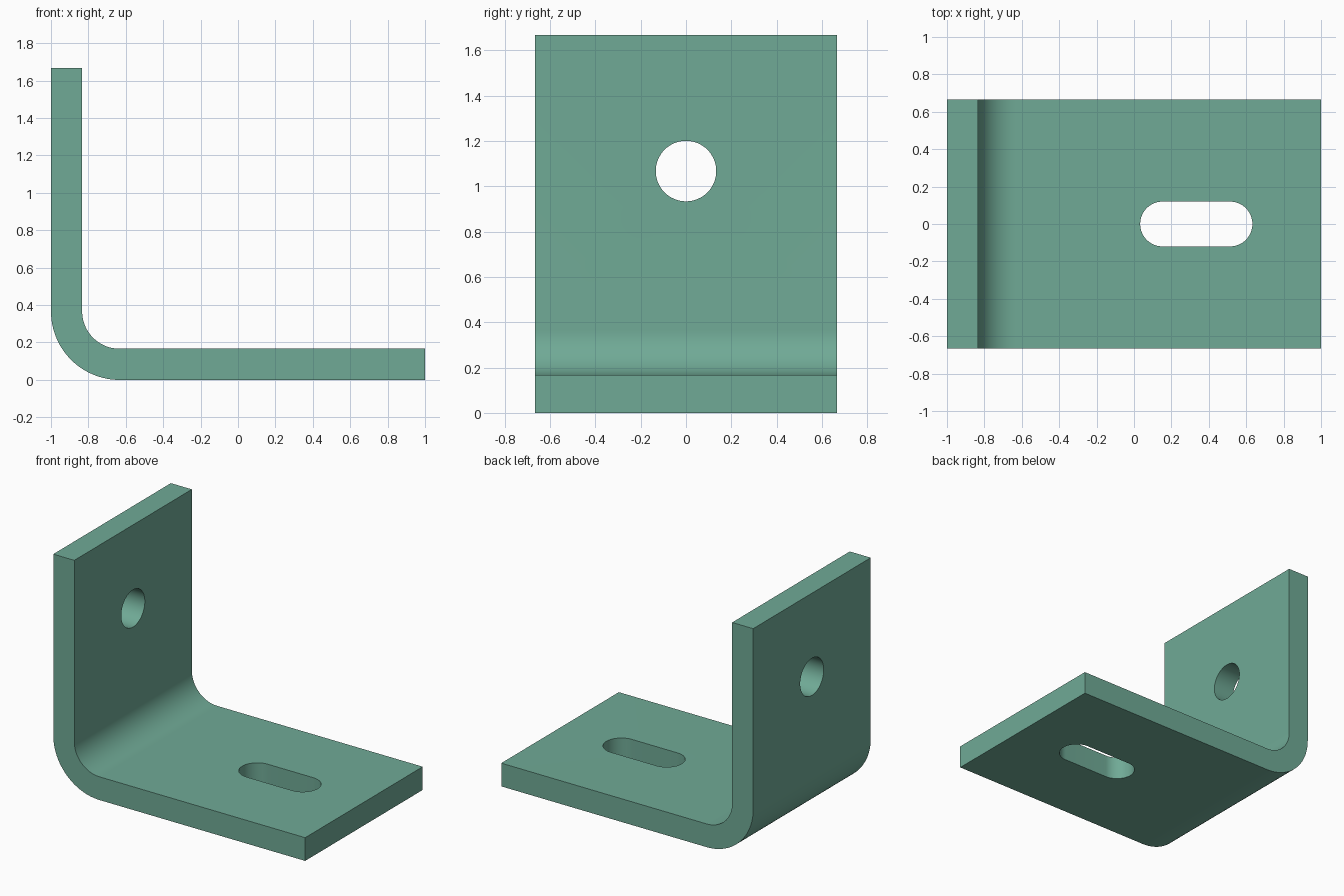
import bpy, bmesh, math
from mathutils import Vector

if "Cube" in bpy.data.objects:
    bpy.data.objects.remove(bpy.data.objects["Cube"])

T, W, H = 0.1667, 1.3333, 1.6667   # sheet thickness, width, height
R_IN = 0.2                         # inside bend radius
R_OUT = R_IN + T

green = bpy.data.materials.new("sage green")
green.diffuse_color = (0.162, 0.402, 0.305, 1)
green.use_nodes = True
green.node_tree.nodes["Principled BSDF"].inputs["Base Color"].default_value = green.diffuse_color


def arc(cx, cy, r, a0, a1, n):
    """Points along an arc, angles in degrees."""
    return [(cx + r * math.cos(math.radians(a0 + (a1 - a0) * i / n)),
             cy + r * math.sin(math.radians(a0 + (a1 - a0) * i / n))) for i in range(n + 1)]


def prism(name, points, offset):
    """Extrude a closed 3D outline into a solid."""
    bm = bmesh.new()
    face = bm.faces.new([bm.verts.new(p) for p in points])
    moved = bmesh.ops.extrude_face_region(bm, geom=[face])["geom"]
    bmesh.ops.translate(bm, vec=Vector(offset),
                        verts=[v for v in moved if isinstance(v, bmesh.types.BMVert)])
    bmesh.ops.recalc_face_normals(bm, faces=bm.faces)
    mesh = bpy.data.meshes.new(name)
    bm.to_mesh(mesh)
    bm.free()
    mesh.materials.append(green)
    obj = bpy.data.objects.new(name, mesh)
    bpy.context.collection.objects.link(obj)
    return obj


# Bent sheet: L-shaped side profile with concentric bend arcs
cx, cz = -1 + R_OUT, R_OUT
profile = ([(1, 0), (1, T)] + arc(cx, cz, R_IN, 270, 180, 24)
           + [(-1 + T, H), (-1, H)] + arc(cx, cz, R_OUT, 180, 270, 24))
bracket = prism("angle_bracket", [(x, -W / 2, z) for x, z in profile], (0, W, 0))

# Round hole in the upright and rounded slot in the base
circle = arc(0, 1.067, 0.1335, 0, 360, 64)[:-1]
hole = prism("round_hole_cutter", [(-1.1, y, z) for y, z in circle], (0.4, 0, 0))
slot_outline = arc(0.513, 0, 0.12, -90, 90, 32) + arc(0.153, 0, 0.12, 90, 270, 32)
slot = prism("slot_cutter", [(x, y, -0.1) for x, y in slot_outline], (0, 0, 0.4))

bpy.context.view_layer.objects.active = bracket
bracket.select_set(True)
for cutter in (hole, slot):
    mod = bracket.modifiers.new(cutter.name, "BOOLEAN")
    mod.operation = "DIFFERENCE"
    mod.solver = "EXACT"
    mod.object = cutter
    bpy.ops.object.modifier_apply(modifier=mod.name)
    bpy.data.objects.remove(cutter)

# Smooth bends and hole walls, crisp edges
bpy.ops.object.shade_smooth_by_angle(angle=math.radians(30))
